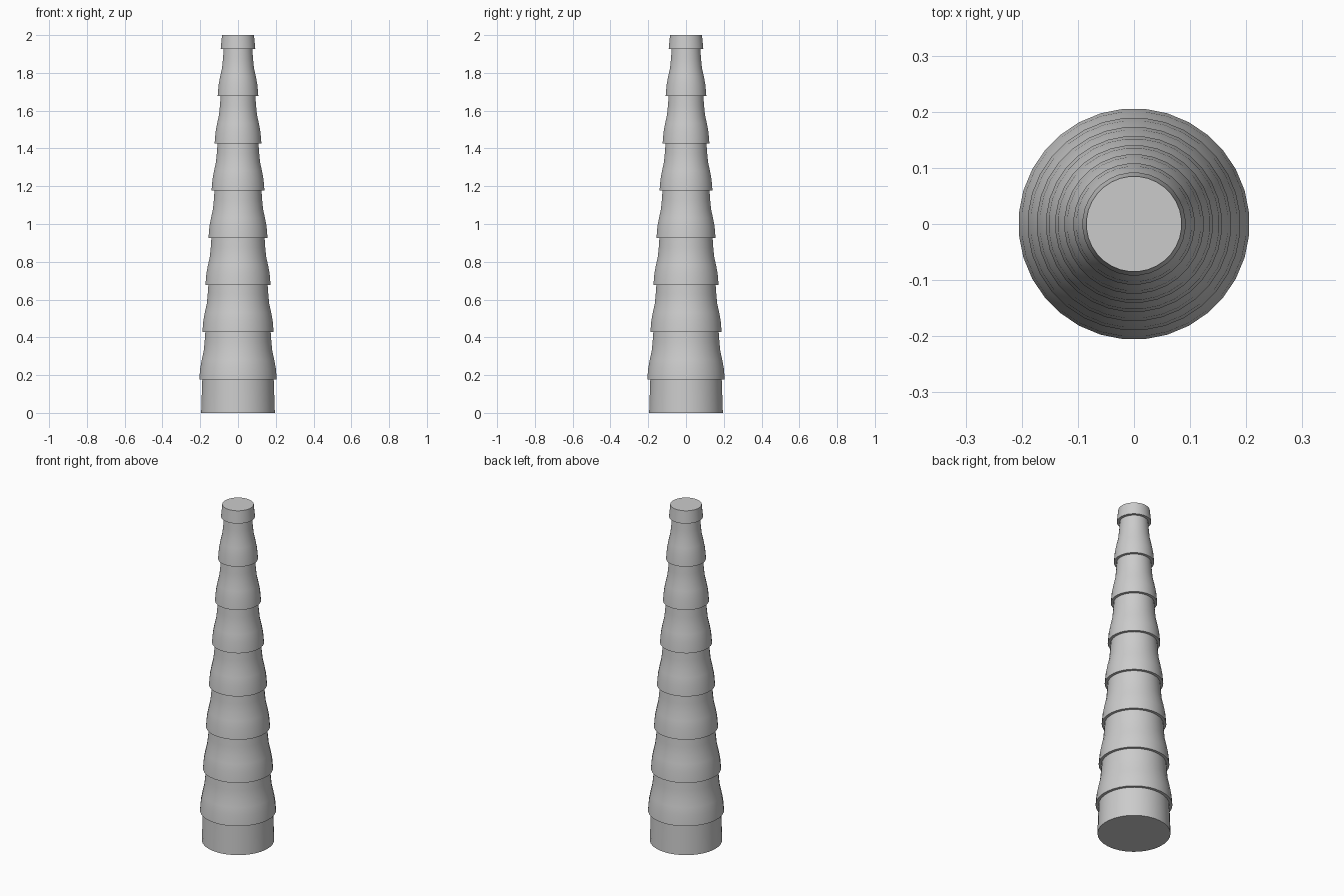
import bpy, bmesh, math

if "Cube" in bpy.data.objects:
    bpy.data.objects.remove(bpy.data.objects["Cube"])

SIDES = 32

# Outline of the tapering trunk: plain base, then repeating flared rings
profile = [(0.196, 0.0), (0.193, 0.09), (0.190, 0.177)]
flare = [(0.0, 0.0), (0.06, 0.005), (0.105, 0.0135), (0.15, 0.0235),
         (0.20, 0.0285), (0.25, 0.032)]
for i in range(7):
    r, z = 0.206 - 0.0163 * i, 0.177 + 0.25 * i
    profile += [(r - d, z + h) for h, d in flare]

# Short cap ring at the top
profile += [(0.092, 1.927), (0.085, 2.0)]

# Revolve the outline and close both ends
bm = bmesh.new()
rings = []
for r, z in profile:
    rings.append([bm.verts.new((r * math.cos(a), r * math.sin(a), z))
                  for a in (2 * math.pi * (k + 0.5) / SIDES for k in range(SIDES))])
for lo, hi in zip(rings, rings[1:]):
    for k in range(SIDES):
        n = (k + 1) % SIDES
        bm.faces.new((lo[k], lo[n], hi[n], hi[k]))
bm.faces.new(rings[0][::-1])
bm.faces.new(rings[-1])
mesh = bpy.data.meshes.new("ringed_trunk")
bm.to_mesh(mesh)
bm.free()

trunk = bpy.data.objects.new("ringed_trunk", mesh)
bpy.context.collection.objects.link(trunk)
bpy.context.view_layer.objects.active = trunk
trunk.select_set(True)
bpy.ops.object.shade_smooth_by_angle(angle=math.radians(30))
